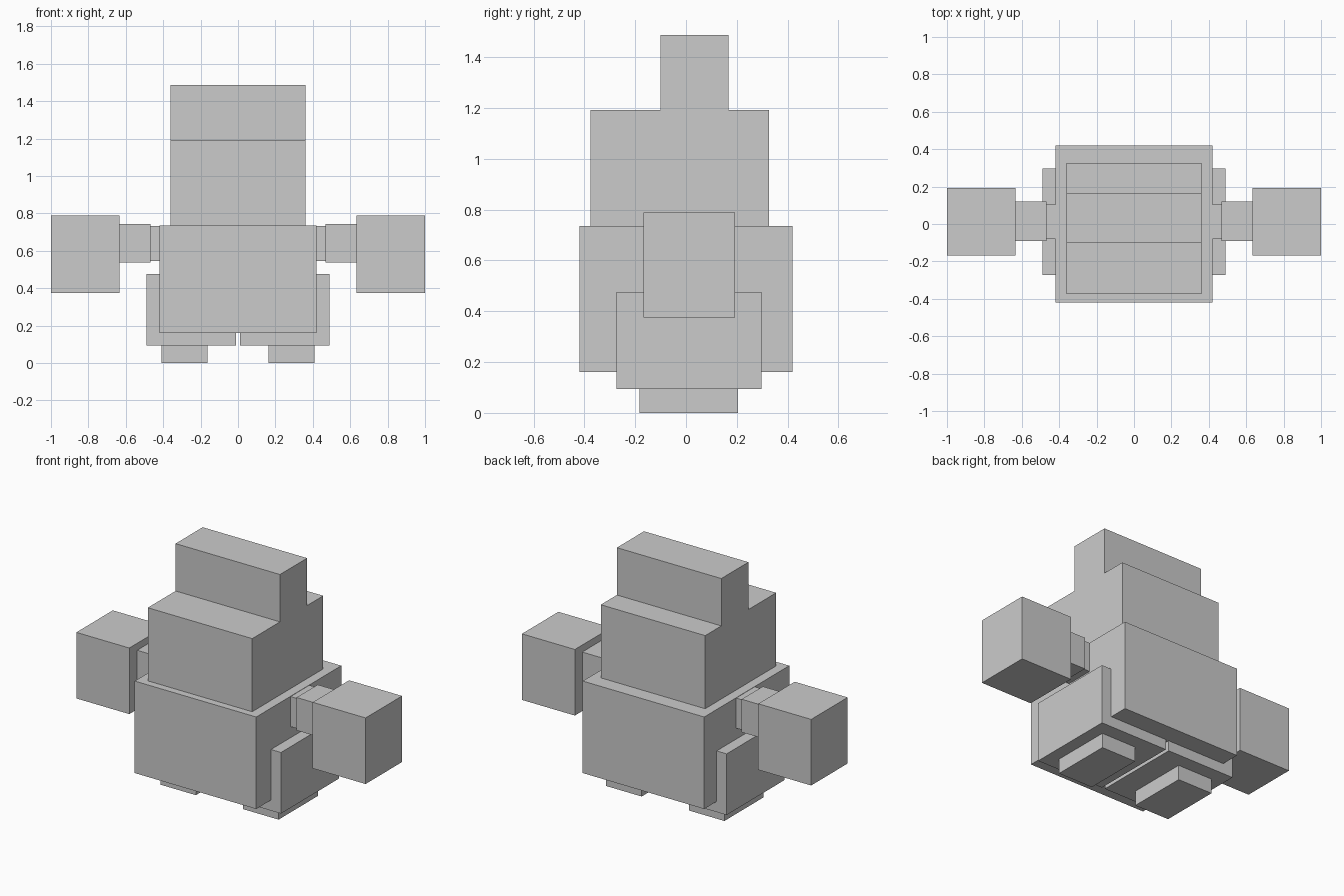
import bpy
import bmesh
from mathutils import Vector

cube = bpy.data.objects.get("Cube")
if cube:
    bpy.data.objects.remove(cube, do_unlink=True)

# Single grey material
grey = bpy.data.materials.new("plain grey")
grey.use_nodes = True
colour = (0.6, 0.6, 0.6, 1.0)
grey.diffuse_color = colour
grey.node_tree.nodes["Principled BSDF"].inputs["Base Color"].default_value = colour


def box(name, x, y, z):
    """Flat-shaded box spanning the given (min, max) ranges."""
    low, high = Vector((x[0], y[0], z[0])), Vector((x[1], y[1], z[1]))
    bm = bmesh.new()
    bmesh.ops.create_cube(bm, size=1.0)
    bmesh.ops.scale(bm, vec=high - low, verts=bm.verts)
    mesh = bpy.data.meshes.new(name)
    bm.to_mesh(mesh)
    bm.free()
    mesh.materials.append(grey)
    obj = bpy.data.objects.new(name, mesh)
    obj.location = (low + high) / 2
    bpy.context.collection.objects.link(obj)
    return obj


def box_pair(name, x, y, z):
    """A box on the left (+x) side and its twin on the right."""
    box("left_" + name, x, y, z)
    box("right_" + name, (-x[1], -x[0]), y, z)


# Body, head and the narrow block on top of the head
box("body", (-0.42, 0.42), (-0.42, 0.42), (0.16, 0.735))
box("head", (-0.361, 0.361), (-0.375, 0.326), (0.735, 1.192))
box("head_crest", (-0.361, 0.361), (-0.101, 0.167), (1.192, 1.488))

# Arms: shoulder, forearm, hand
box_pair("shoulder", (0.42, 0.468), (-0.08, 0.105), (0.545, 0.733))
box_pair("forearm", (0.468, 0.634), (-0.09, 0.119), (0.538, 0.744))
box_pair("hand", (0.634, 1.0), (-0.168, 0.192), (0.375, 0.788))

# Legs: wide thighs overlapping the body, small feet below
box_pair("leg", (0.011, 0.489), (-0.274, 0.297), (0.094, 0.476))
box_pair("foot", (0.163, 0.409), (-0.183, 0.205), (0.0, 0.094))
